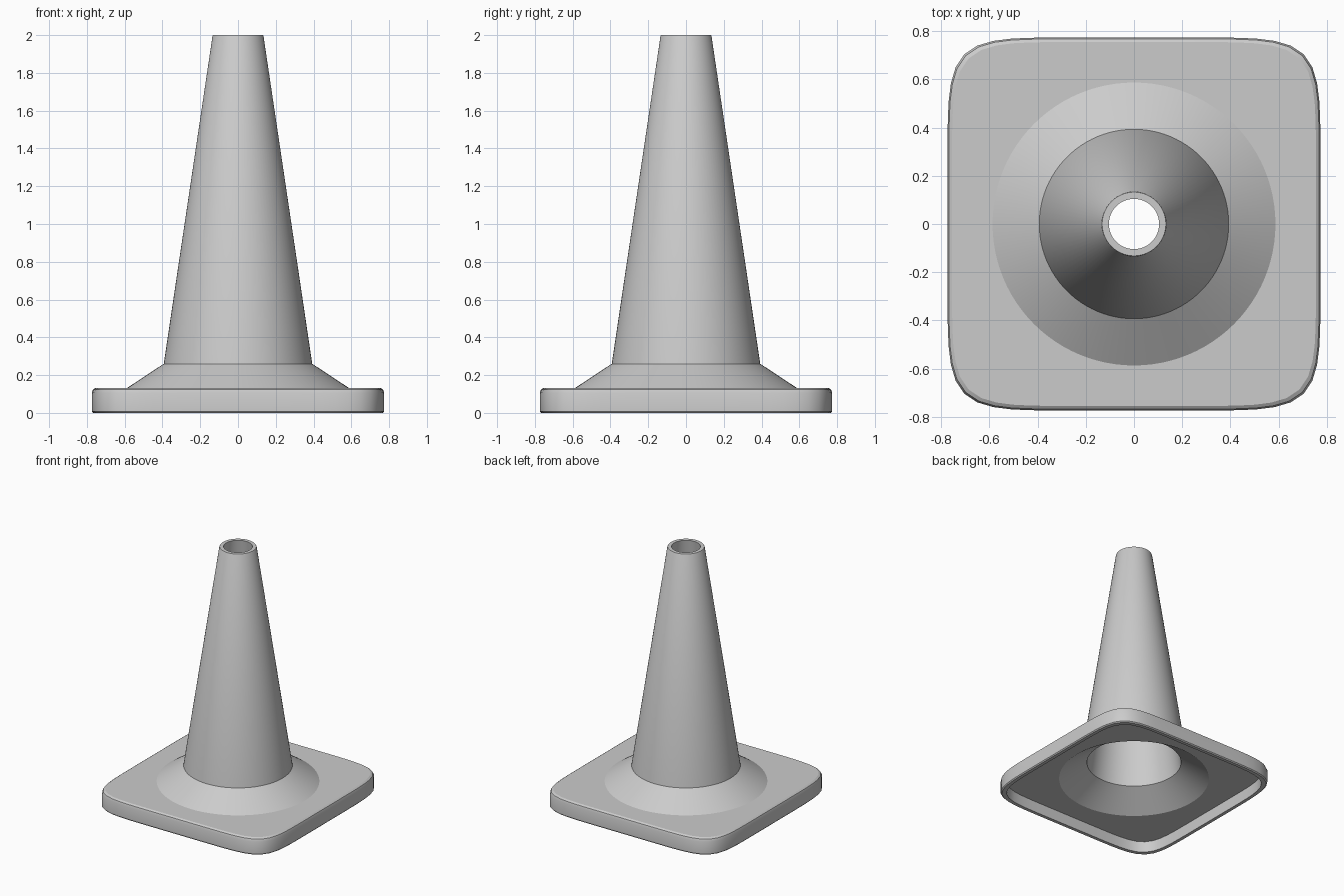
import bpy
import bmesh
from math import cos, sin, tau, radians

if "Cube" in bpy.data.objects:
    bpy.data.objects.remove(bpy.data.objects["Cube"])

SEGMENTS = 96
ROUND, SQUARE = 2, 7.3  # superellipse exponents

grey = bpy.data.materials.new("plain grey")
grey.use_nodes = True
colour = (0.6, 0.6, 0.6, 1)
grey.diffuse_color = colour
grey.node_tree.nodes["Principled BSDF"].inputs["Base Color"].default_value = colour


def ring(bm, radius, z, power):
    """Circle or soft-cornered square of vertices at one height."""
    verts = []
    for i in range(SEGMENTS):
        c, s = cos(tau * i / SEGMENTS), sin(tau * i / SEGMENTS)
        r = radius / (abs(c) ** power + abs(s) ** power) ** (1 / power)
        verts.append(bm.verts.new((r * c, r * s, z)))
    return verts


def loft(name, profile):
    """Skin the rings of a profile, listed from outside to inside."""
    bm = bmesh.new()
    rings = [ring(bm, *p) for p in profile]
    for a, b in zip(rings, rings[1:]):
        for i in range(SEGMENTS):
            j = (i + 1) % SEGMENTS
            bm.faces.new((a[i], a[j], b[j], b[i]))
    mesh = bpy.data.meshes.new(name)
    bm.to_mesh(mesh)
    bm.free()
    mesh.materials.append(grey)
    obj = bpy.data.objects.new(name, mesh)
    bpy.context.collection.objects.link(obj)
    bpy.ops.object.select_all(action="DESELECT")
    obj.select_set(True)
    bpy.context.view_layer.objects.active = obj
    bpy.ops.object.shade_smooth_by_angle(angle=radians(25))
    return obj


# Hollow tapered cone, open at the top
loft("cone_body", [
    (0.393, 0.26, ROUND), (0.135, 1.995, ROUND), (0.132, 2.0, ROUND),
    (0.104, 2.0, ROUND), (0.35, 0.222, ROUND),
])

# Hollow base: inner skirt, underside rim, outer wall, top plate and flare
base = [
    (0.35, 0.222, ROUND), (0.557, 0.085, ROUND),
    (0.735, 0.085, SQUARE), (0.74, 0.0, SQUARE),
    (0.767, 0.0, SQUARE), (0.774, 0.008, SQUARE),
    (0.774, 0.105, SQUARE), (0.768, 0.123, SQUARE), (0.755, 0.132, SQUARE),
    (0.587, 0.132, ROUND), (0.393, 0.26, ROUND),
]
loft("base_plate", base)
